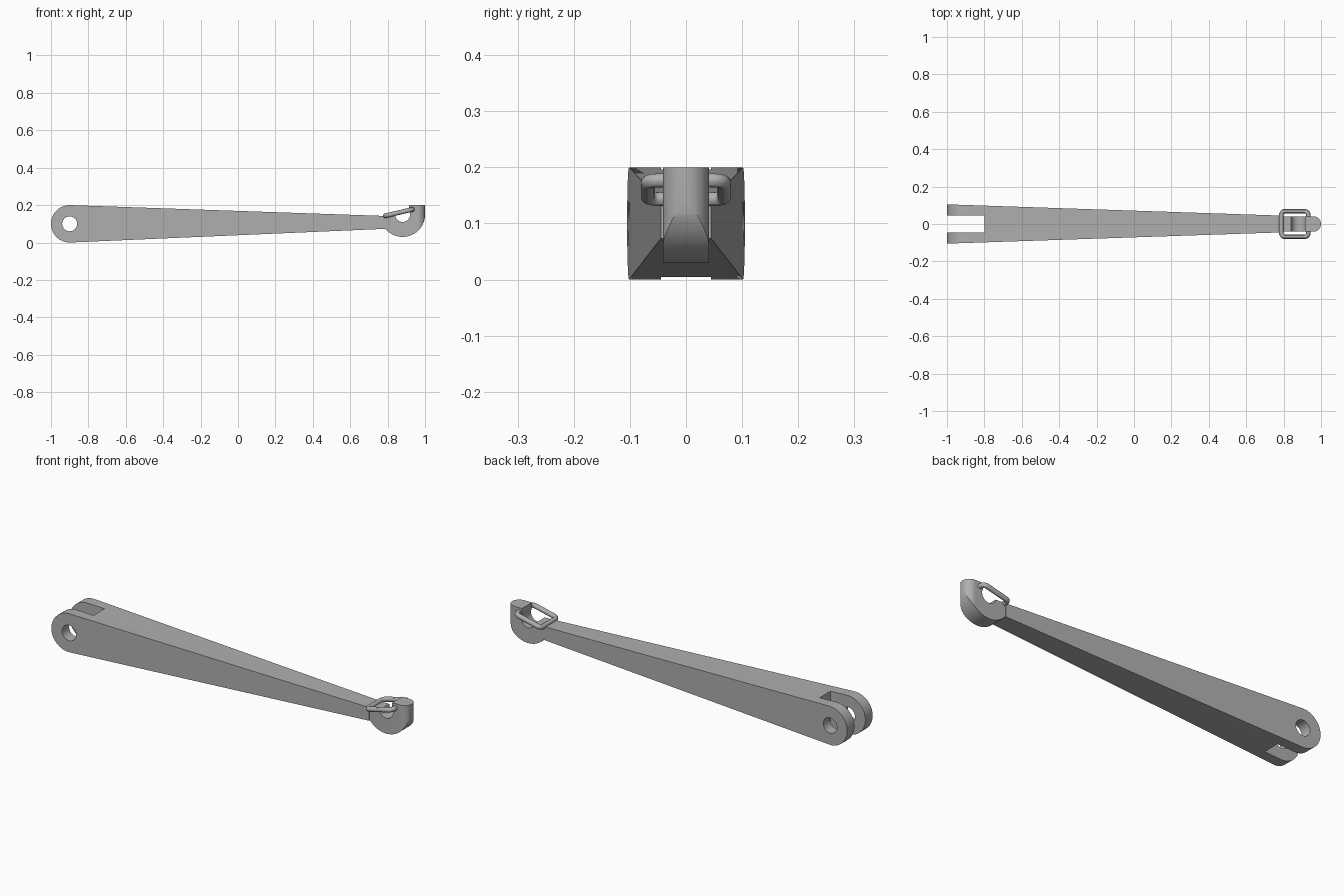
import bpy, bmesh
from math import sin, cos, radians

if "Cube" in bpy.data.objects:
    bpy.data.objects.remove(bpy.data.objects["Cube"])

GREY = (0.43, 0.43, 0.43, 1)
steel = bpy.data.materials.new("grey steel")
steel.use_nodes = True
steel.diffuse_color = GREY
steel.node_tree.nodes["Principled BSDF"].inputs["Base Color"].default_value = GREY


def arc(cx, cy, r, start, end, n):
    """Points on an arc, angles in degrees."""
    angles = [radians(start + (end - start) * i / n) for i in range(n + 1)]
    return [(cx + r * cos(a), cy + r * sin(a)) for a in angles]


def prism(name, near, far):
    """Solid between two matching loops of 3D points."""
    bm = bmesh.new()
    a = [bm.verts.new(p) for p in near]
    b = [bm.verts.new(p) for p in far]
    bm.faces.new(a)
    bm.faces.new(b[::-1])
    for i in range(len(a)):
        j = (i + 1) % len(a)
        bm.faces.new((a[j], a[i], b[i], b[j]))
    bmesh.ops.recalc_face_normals(bm, faces=bm.faces)
    mesh = bpy.data.meshes.new(name)
    bm.to_mesh(mesh)
    bm.free()
    obj = bpy.data.objects.new(name, mesh)
    bpy.context.collection.objects.link(obj)
    mesh.materials.append(steel)
    return obj


def side_prism(name, profile, half_width):
    """Extrude an x-z profile across y; the half width may vary with x."""
    return prism(name, [(x, -half_width(x), z) for x, z in profile],
                 [(x, half_width(x), z) for x, z in profile])


def plan_prism(name, outline, z0, z1):
    return prism(name, [(x, y, z0) for x, y in outline], [(x, y, z1) for x, y in outline])


def activate(obj):
    bpy.ops.object.select_all(action="DESELECT")
    obj.select_set(True)
    bpy.context.view_layer.objects.active = obj


def combine(obj, cutter, operation):
    """Apply a boolean and discard the cutter."""
    mod = obj.modifiers.new("cut", "BOOLEAN")
    mod.operation, mod.object, mod.solver = operation, cutter, "EXACT"
    activate(obj)
    bpy.ops.object.modifier_apply(modifier=mod.name)
    bpy.data.objects.remove(cutter)


def smooth(obj):
    activate(obj)
    bpy.ops.object.shade_smooth_by_angle(angle=radians(30))


# Tapered arm with a rounded, forked and drilled end
NECK = 0.785
arm_profile = arc(-0.9, 0.1, 0.1, 90, 270, 32) + [(NECK, 0.073), (NECK, 0.142)]
arm = side_prism("arm", arm_profile,
                 lambda x: 0.105 + (0.045 - 0.105) * (x + 1) / (NECK + 1))
combine(arm, plan_prism("fork_slot", [(-1.1, -0.045), (-0.8, -0.045), (-0.8, 0.045),
                                      (-1.1, 0.045)], -0.1, 0.3), "DIFFERENCE")
pin_hole = arc(-0.9, 0.1, 0.04, 0, 360, 32)[:-1]
combine(arm, side_prism("pin_hole", pin_hole, lambda x: 0.2), "DIFFERENCE")
smooth(arm)

# Hook whose outer edge is rounded in plan
hook_profile = ([(0.775, 0.075)] + arc(0.88, 0.15, 0.12, 219, 360, 36)
                + [(1, 0.2), (0.915, 0.2)]
                + arc(0.88, 0.15, 0.04, 29, -169, 28) + [(0.775, 0.142)])
hook = side_prism("hook", hook_profile, lambda x: 0.06)
rounded_plan = [(0.7, -0.041)] + arc(0.959, 0, 0.041, -90, 90, 24) + [(0.7, 0.041)]
combine(hook, plan_prism("hook_rounding", rounded_plan, -0.1, 0.3), "INTERSECT")
smooth(hook)

# Tilted closing link made of bent wire
HX, HY, R = 0.074, 0.068, 0.02
path = []
for sx, sy, start in ((1, 1, 0), (-1, 1, 90), (-1, -1, 180), (1, -1, 270)):
    path += arc(sx * (HX - R), sy * (HY - R), R, start, start + 90, 8)
curve = bpy.data.curves.new("link", "CURVE")
curve.dimensions = "3D"
curve.bevel_depth = 0.0125
curve.bevel_resolution = 4
spline = curve.splines.new("POLY")
spline.points.add(len(path) - 1)
for point, (x, y) in zip(spline.points, path):
    point.co = (x, y, 0, 1)
spline.use_cyclic_u = True
curve.materials.append(steel)
link = bpy.data.objects.new("link", curve)
bpy.context.collection.objects.link(link)
link.location = (0.86, 0, 0.16)
link.rotation_euler.y = radians(-13)
activate(link)
bpy.ops.object.convert(target="MESH")
smooth(link)
